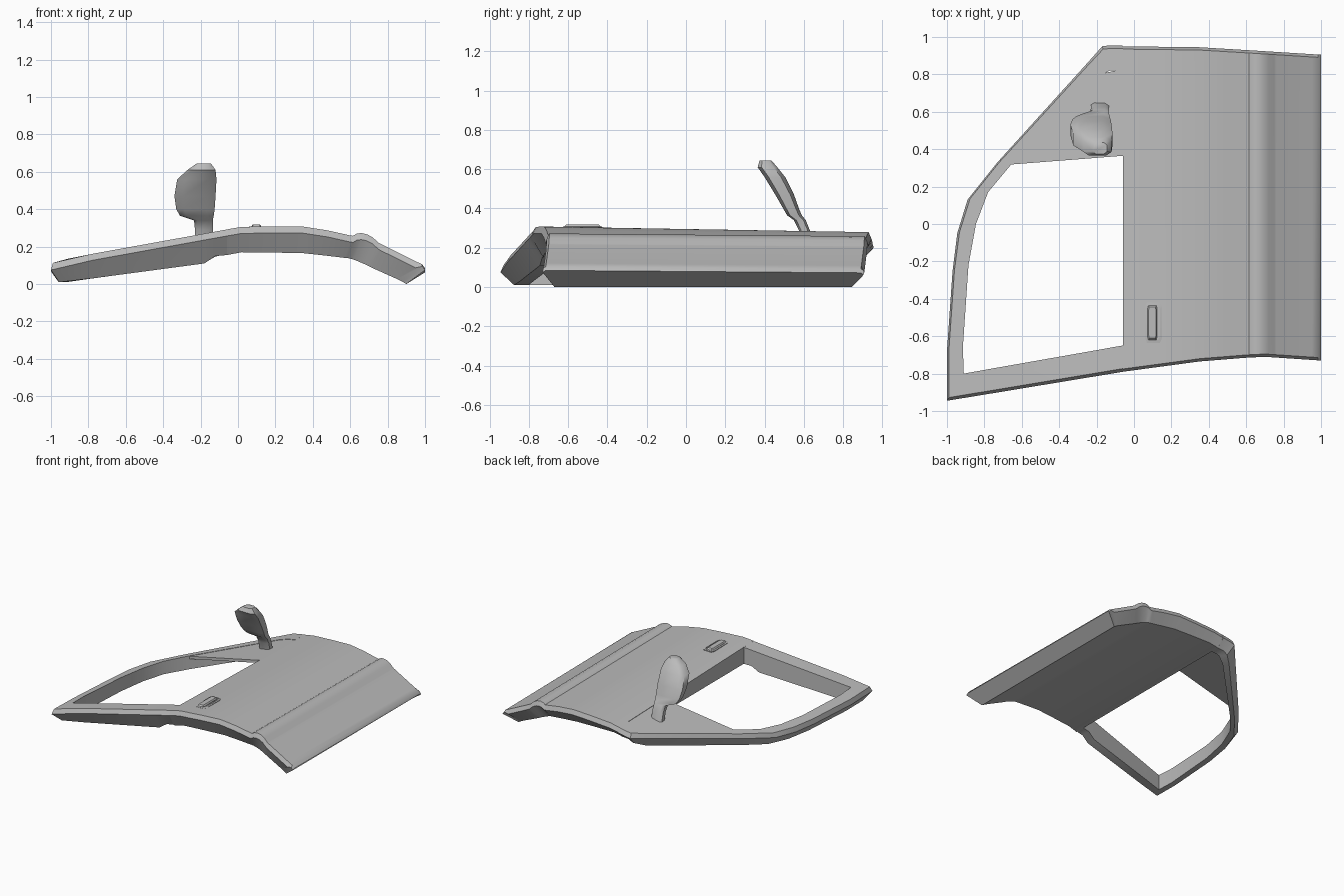
import bpy, bmesh, math

old = bpy.data.objects.get("Cube")
if old:
    bpy.data.objects.remove(old, do_unlink=True)

grey = bpy.data.materials.new("door_grey")
grey.use_nodes = True
grey.diffuse_color = (0.5, 0.5, 0.5, 1)
grey.node_tree.nodes["Principled BSDF"].inputs["Base Color"].default_value = (0.5, 0.5, 0.5, 1)


def lerp(a, b, t):
    return a + (b - a) * t


def interp(table, x):
    """Piecewise linear lookup."""
    for (x0, v0), (x1, v1) in zip(table, table[1:]):
        if x <= x1:
            return lerp(v0, v1, max(0, (x - x0) / (x1 - x0)))
    return table[-1][1]


def loft(name, rings, closed=False, angle=30):
    """Skin a list of equal-length point rings."""
    bm = bmesh.new()
    loops = [[bm.verts.new(p) for p in ring] for ring in rings]
    pairs = list(zip(loops, loops[1:]))
    if closed:
        pairs.append((loops[-1], loops[0]))
    else:
        bm.faces.new(loops[0])
        bm.faces.new(loops[-1])
    n = len(loops[0])
    for a, b in pairs:
        for i in range(n):
            j = (i + 1) % n
            bm.faces.new((a[i], a[j], b[j], b[i]))
    bmesh.ops.recalc_face_normals(bm, faces=bm.faces)
    mesh = bpy.data.meshes.new(name)
    bm.to_mesh(mesh)
    bm.free()
    ob = bpy.data.objects.new(name, mesh)
    bpy.context.collection.objects.link(ob)
    mesh.materials.append(grey)
    bpy.ops.object.select_all(action='DESELECT')
    ob.select_set(True)
    bpy.context.view_layer.objects.active = ob
    bpy.ops.object.shade_smooth_by_angle(angle=math.radians(angle))
    return ob


# Curved outer skin height, falling slightly towards the back
TOP = [(-1, .105), (-.93, .13), (0, .302), (.02, .305), (.35, .307), (.6, .26)]


def tilt(x, y):
    return -.025 * (y + .75) * min(1, max(.3, 1 - x))


def skin(x, y):
    return interp(TOP, x) + tilt(x, y)


# Lower door panel: top x, top z, bottom x, bottom z
FRONT = [(-.06, -.79), (.35, -.735), (.6, -.715), (.7, -.71), (1, -.73)]
BACK = [(-.06, .95), (.35, .945), (.6, .93), (1, .905)]
stations = [
    (-.06, .291, -.06, .155), (.02, .305, .02, .17), (.2, .308, .2, .168),
    (.35, .307, .35, .165), (.48, .287, .46, .153), (.6, .26, .57, .14),
    (.615, .258, .585, .139), (.635, .27, .6, .136), (.66, .273, .62, .13),
    (.69, .266, .65, .118), (.72, .25, .68, .105), (.75, .222, .7, .095),
    (.76, .216, .72, .085), (.95, .122, .85, .027), (.985, .105, .88, .012),
    (1, .085, .9, .0)]
rings = []
for xt, zt, xb, zb in stations:
    y0, y1 = interp(FRONT, xt), interp(BACK, xt)
    rim = .035 if xt < .98 else .01
    rings.append([
        (xt, y0 + .015, zt + tilt(xt, y0)), (xt, y1 - .015, zt + tilt(xt, y1)),
        (xt, y1, zt - rim + tilt(xt, y1)), (xb, y1 - .06, zb),
        (xb, y0 + .06, zb), (xt, y0, zt - rim + tilt(xt, y0))])
loft("door_panel", rings)

# Window frame: outer and inner outline points
UNDER = [(-.92, .01), (-.78, .03), (-.18, .11), (-.12, .15), (-.06, .155)]
outline = [
    (-.06, -.79, -.06, -.65), (-.12, -.8, -.12, -.66), (-.18, -.81, -.18, -.671),
    (-.78, -.909, -.76, -.773), (-1, -.945, -.91, -.8), (-1, -.68, -.915, -.66),
    (-.97, -.25, -.885, -.22), (-.945, -.05, -.845, 0), (-.89, .13, -.78, .17),
    (-.73, .33, -.655, .32), (-.25, .86, -.19, .79), (-.17, .95, -.13, .82),
    (-.13, .955, -.1, .82), (-.06, .953, -.06, .82)]
rings = []
for ox, oy, ix, iy in outline:
    def at(t, under=None, drop=0):
        x, y = lerp(ox, ix, t), lerp(oy, iy, t)
        z = interp(UNDER, x) if under else skin(x, y) - drop
        return (x, y, z)
    rings.append([at(.12), at(1), at(1, True), at(.48, True), at(0, drop=.035)])
loft("window_frame", rings)

# Filled corner behind the window
corner = [(-.66, .318), (-.055, .365), (-.055, .83), (-.19, .8)]
loft("corner_panel", [[(x, y, skin(x, y) - d) for x, y in corner] for d in (.003, .025)])


def octagon(x0, x1, y0, y1, z, cut=.3):
    """Rectangle with clipped corners."""
    cx, cy = (x1 - x0) * cut, (y1 - y0) * cut
    return [(x0 + cx, y0, z), (x1 - cx, y0, z), (x1, y0 + cy, z), (x1, y1 - cy, z),
            (x1 - cx, y1, z), (x0 + cx, y1, z), (x0, y1 - cy, z), (x0, y0 + cy, z)]


# Wing mirror: stalk growing into a leaning head
levels = [
    (-.23, -.135, .59, .65, .22), (-.23, -.135, .575, .63, .29), (-.235, -.135, .55, .61, .34),
    (-.31, -.13, .515, .59, .365), (-.33, -.125, .495, .575, .4), (-.34, -.12, .455, .55, .47),
    (-.325, -.115, .4, .505, .56), (-.27, -.12, .365, .465, .61), (-.22, -.145, .375, .435, .645)]
loft("wing_mirror", [octagon(*level, .2) for level in levels], angle=45)

# Door handle: raised surround and grip
sx0, sx1, sy0, sy1 = .058, .15, -.635, -.42
rings = [octagon(sx0, sx1, sy0, sy1, z, .12) for z in (.26, .306)]
rings += [octagon(sx0 + .012, sx1 - .012, sy0 + .015, sy1 - .015, z, .12) for z in (.308, .3)]
loft("handle_surround", rings)
loft("handle_grip", [octagon(.072, .124, -.62, -.435, .28, .1),
                     octagon(.072, .124, -.62, -.435, .308, .1),
                     octagon(.078, .118, -.61, -.445, .318, .1)])
